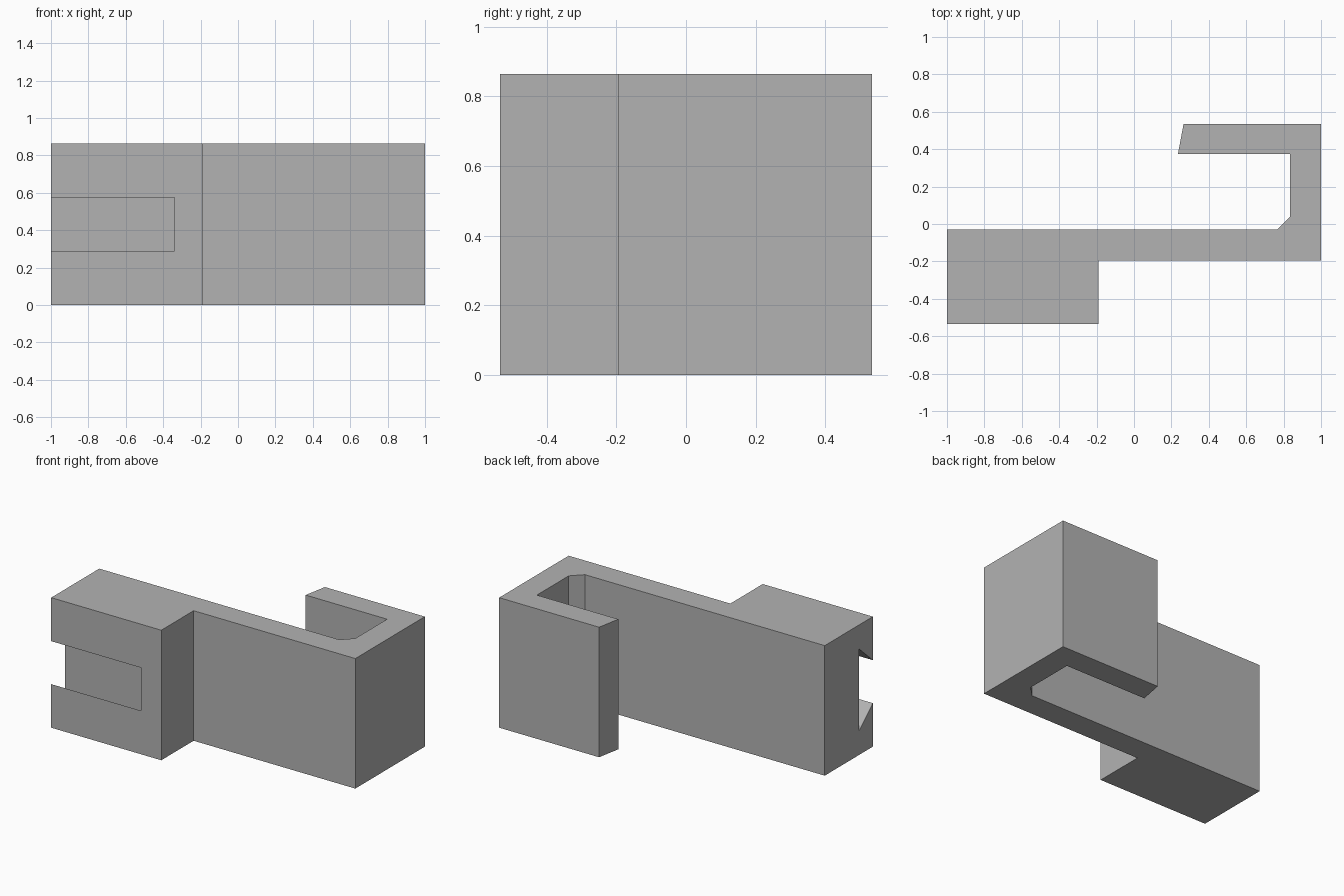
import bpy
import bmesh
from mathutils import Vector

if "Cube" in bpy.data.objects:
    bpy.data.objects.remove(bpy.data.objects["Cube"], do_unlink=True)

HEIGHT = 0.865

grey = bpy.data.materials.new("plain_grey")
grey.use_nodes = True
colour = (0.45, 0.45, 0.45, 1)
grey.diffuse_color = colour
grey.node_tree.nodes["Principled BSDF"].inputs["Base Color"].default_value = colour


def prism(name, outline, direction):
    """Extrude a closed outline of 3D points along a direction."""
    bm = bmesh.new()
    base = bm.faces.new([bm.verts.new(p) for p in outline])
    result = bmesh.ops.extrude_face_region(bm, geom=[base])
    moved = [v for v in result["geom"] if isinstance(v, bmesh.types.BMVert)]
    bmesh.ops.translate(bm, verts=moved, vec=Vector(direction))
    bmesh.ops.recalc_face_normals(bm, faces=bm.faces)
    mesh = bpy.data.meshes.new(name)
    bm.to_mesh(mesh)
    bm.free()
    mesh.materials.append(grey)
    obj = bpy.data.objects.new(name, mesh)
    bpy.context.collection.objects.link(obj)
    return obj


# Hooked bracket with a thick mounting block, drawn in plan
plan = [(-1, -0.535), (-0.19, -0.535), (-0.19, -0.195), (1, -0.195),
        (1, 0.535), (0.265, 0.535), (0.235, 0.375), (0.835, 0.375),
        (0.835, 0.04), (0.765, -0.03), (-1, -0.03)]
bracket = prism("hook_bracket", [(x, y, 0) for x, y in plan], (0, 0, HEIGHT))

# Dovetail slot, open at the front and the right end
mid, mouth, floor = HEIGHT / 2, 0.143, 0.275
front, back, over = -0.535, -0.388, 0.05
flare = (floor - mouth) / (back - front)
lip = mouth - flare * over
section = [(front - over, -lip), (back, -floor), (back, floor), (front - over, lip)]
cutter = prism("dovetail_cutter", [(-1 - over, y, mid + z) for y, z in section],
               (0.66 + over, 0, 0))
cutter.hide_render = True
cutter.hide_viewport = True

slot = bracket.modifiers.new("dovetail_slot", "BOOLEAN")
slot.operation = "DIFFERENCE"
slot.solver = "EXACT"
slot.object = cutter

# Apply the cut and discard the cutter
bpy.context.view_layer.update()
bpy.context.view_layer.objects.active = bracket
bracket.select_set(True)
bpy.ops.object.modifier_apply(modifier=slot.name)
bpy.data.objects.remove(cutter, do_unlink=True)
